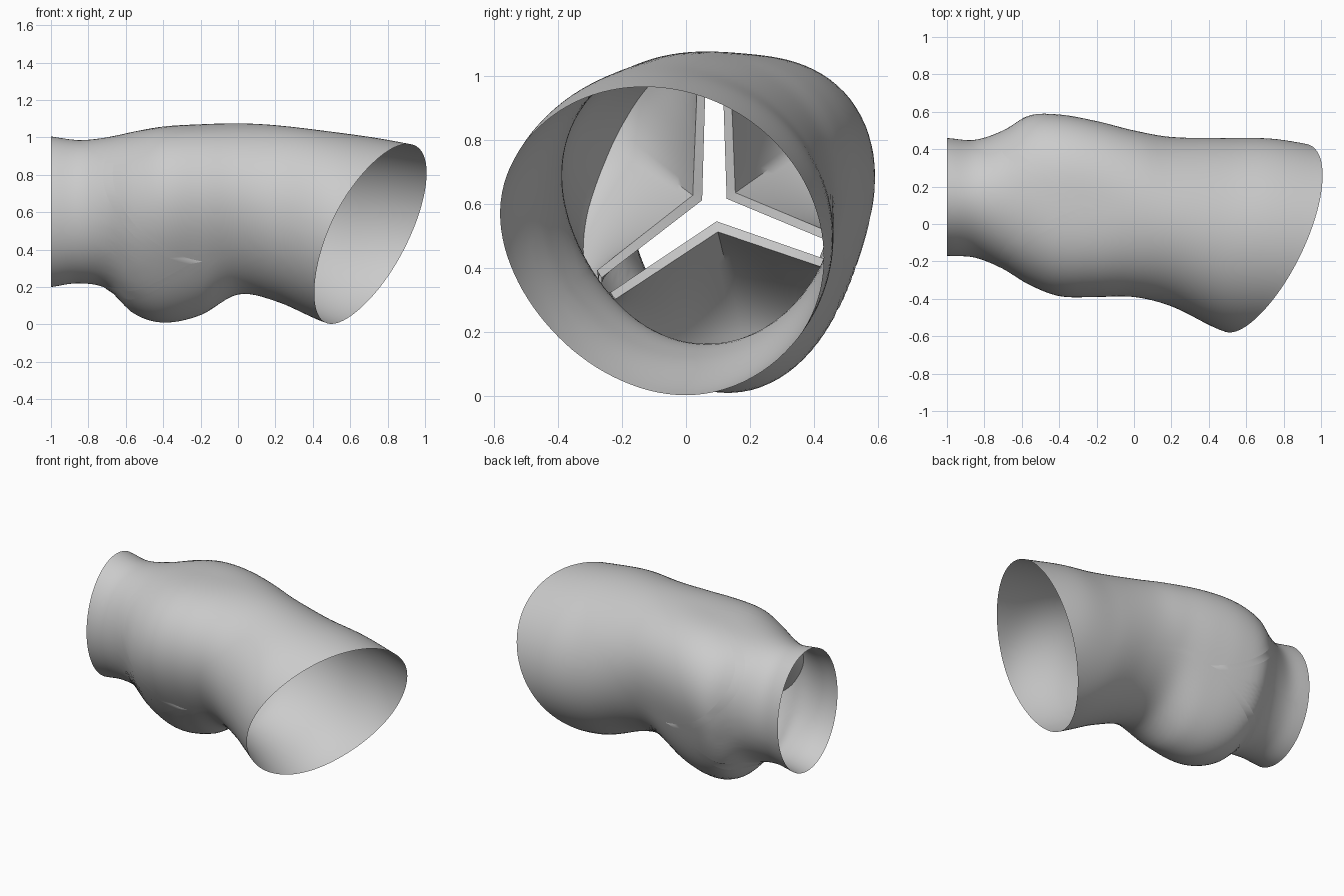
import bpy, bmesh, math
from mathutils import Vector

if "Cube" in bpy.data.objects:
    bpy.data.objects.remove(bpy.data.objects["Cube"])

# wall stations: x, y min, y max, z min, z max, three-lobed bulge
STATIONS = [
    (-1.00, -.17, .46, .20, 1.005, .00), (-.85, -.18, .45, .22, .985, .00),
    (-.70, -.24, .50, .19, 1.00, .03), (-.56, -.325, .58, .06, 1.03, .06),
    (-.40, -.385, .585, .01, 1.058, .08), (-.20, -.39, .55, .05, 1.07, .075),
    (0.00, -.39, .50, .16, 1.075, .04), (.20, -.44, .465, .125, 1.065, .01),
    (.50, -.58, .46, .00, 1.03, .00), (.75, -.60, .455, -.02, .995, .00),
    (1.02, -.60, .41, -.02, .945, .00)]
SEAMS = [math.radians(a) for a in (90, 214, 340, 450)]  # where cusps meet
PER = 36                                                # steps per cusp
CENTRE = Vector((0, .09, .59))

grey = bpy.data.materials.new("tissue_grey")
grey.diffuse_color = (.6, .6, .6, 1)
grey.use_nodes = True
grey.node_tree.nodes["Principled BSDF"].inputs["Base Color"].default_value = grey.diffuse_color


def station(x):
    """Smoothly interpolate the station values at x."""
    n = len(STATIONS)
    i = 0
    while i < n - 2 and x > STATIONS[i + 1][0]:
        i += 1
    a, b = STATIONS[i], STATIONS[i + 1]
    p, q = STATIONS[max(i - 1, 0)], STATIONS[min(i + 2, n - 1)]
    h = b[0] - a[0]
    t = min(max((x - a[0]) / h, 0), 1)
    out = []
    for k in range(1, 6):
        m0 = (b[k] - p[k]) / (b[0] - p[0]) * h
        m1 = (q[k] - a[k]) / (q[0] - a[0]) * h
        out.append((2*t**3 - 3*t*t + 1) * a[k] + (t**3 - 2*t*t + t) * m0
                   + (3*t*t - 2*t**3) * b[k] + (t**3 - t*t) * m1)
    return out


def lobe(th, bulge):
    """Point of a unit three-lobed ring."""
    th = SEAMS[0] + (th - SEAMS[0]) % math.tau
    i = 0 if th < SEAMS[1] else 1 if th < SEAMS[2] else 2
    f = (th - SEAMS[i]) / (SEAMS[i + 1] - SEAMS[i])
    r = 1 - bulge * math.cos(math.tau * f)
    return r * math.cos(th), r * math.sin(th)


cache = {}


def wall(th, x):
    """Point on the vessel wall, fitted to the station extents."""
    key = round(x, 3)
    if key not in cache:
        s = station(key)
        ring = [lobe(math.tau * k / 90, s[4]) for k in range(90)]
        ys, zs = zip(*ring)
        cache[key] = (s, min(ys), max(ys), min(zs), max(zs))
    s, y0, y1, z0, z1 = cache[key]
    y, z = lobe(th, s[4])
    return Vector((x, s[0] + (y - y0) / (y1 - y0) * (s[1] - s[0]),
                   s[2] + (z - z0) / (z1 - z0) * (s[3] - s[2])))


def upper_edge(s):      # crown line where the sinus wall starts
    return -.67 + .48 * s ** 2.2


def lower_edge(s):      # crown line where the inlet wall ends
    return -.72 + .46 * s ** 2.4


def outlet_x(th):
    """x where the wall meets the slanted outlet plane."""
    x = .7
    for _ in range(25):
        p = wall(th, x)
        x = .5 * x + .5 * (.499 + .453 * p.y + .484 * p.z)
    return x


def grid_object(name, columns, wrap_u, wrap_v):
    """Skin a list of point columns with quads."""
    bm = bmesh.new()
    vs = [[bm.verts.new(p) for p in col] for col in columns]
    nu, nv = len(vs), len(vs[0])
    for i in range(nu if wrap_u else nu - 1):
        for j in range(nv if wrap_v else nv - 1):
            a, b = vs[i], vs[(i + 1) % nu]
            k = (j + 1) % nv
            bm.faces.new((a[j], a[k], b[k], b[j]))
    bmesh.ops.remove_doubles(bm, verts=bm.verts, dist=1e-4)
    bmesh.ops.recalc_face_normals(bm, faces=bm.faces)
    me = bpy.data.meshes.new(name)
    bm.to_mesh(me)
    bm.free()
    me.materials.append(grey)
    ob = bpy.data.objects.new(name, me)
    bpy.context.collection.objects.link(ob)
    bpy.ops.object.select_all(action='DESELECT')
    ob.select_set(True)
    bpy.context.view_layer.objects.active = ob
    bpy.ops.object.shade_smooth_by_angle(angle=math.radians(40))
    return ob


# angles around the vessel with distance from the cusp middle (0) to seam (1)
around = []
for c in range(3):
    for k in range(PER):
        f = k / PER
        around.append((SEAMS[c] + f * (SEAMS[c + 1] - SEAMS[c]), abs(2 * f - 1)))


def wall_columns(start, end, rows):
    cols = []
    for th, s in around:
        x0, x1 = start(th, s), end(th, s)
        cols.append([wall(th, x0 + (x1 - x0) * j / rows) for j in range(rows + 1)])
    return cols


# inlet tube and the outer vessel with its three sinuses
grid_object("inlet_tube", wall_columns(lambda t, s: -1, lambda t, s: lower_edge(s), 14), True, False)
grid_object("sinus_and_outlet_tube",
            wall_columns(lambda t, s: upper_edge(s), lambda t, s: outlet_x(t), 36), True, False)


def curve_face(base, free, rows):
    """Pocket-shaped run from the wall to the free edge."""
    mid = base.lerp(free, .55)
    mid.x = base.x + .15 * (free.x - base.x)
    return [base * (1 - t) ** 2 + mid * (2 * t * (1 - t)) + free * t * t
            for t in (j / rows for j in range(rows + 1))]


# three thick cusps, their bases showing as bands between the two walls
for c, name in enumerate(("front_cusp", "lower_cusp", "back_cusp")):
    a0, a1 = SEAMS[c], SEAMS[c + 1]
    am = (a0 + a1) / 2
    out = Vector((0, math.cos(am), math.sin(am)))
    cols = []
    for k in range(PER + 1):
        f = k / PER
        s = abs(2 * f - 1)
        th = a0 + f * (a1 - a0)
        seam, sign = (a0, 1) if f < .5 else (a1, -1)
        col = []
        for edge, gap, turn, x_mid in ((upper_edge, .078, 7, -.27), (lower_edge, .045, 3.5, -.28)):
            base = wall(th, edge(s))
            corner = CENTRE + out * gap
            corner.x = x_mid
            side = wall(seam + sign * math.radians(turn), -.2)
            side = side.lerp(Vector((-.2, CENTRE.y, CENTRE.z)), .05)
            run = curve_face(base, corner.lerp(side, s), 14)
            col += run if edge is upper_edge else run[::-1]
        cols.append(col)
    grid_object(name, cols, False, True)
